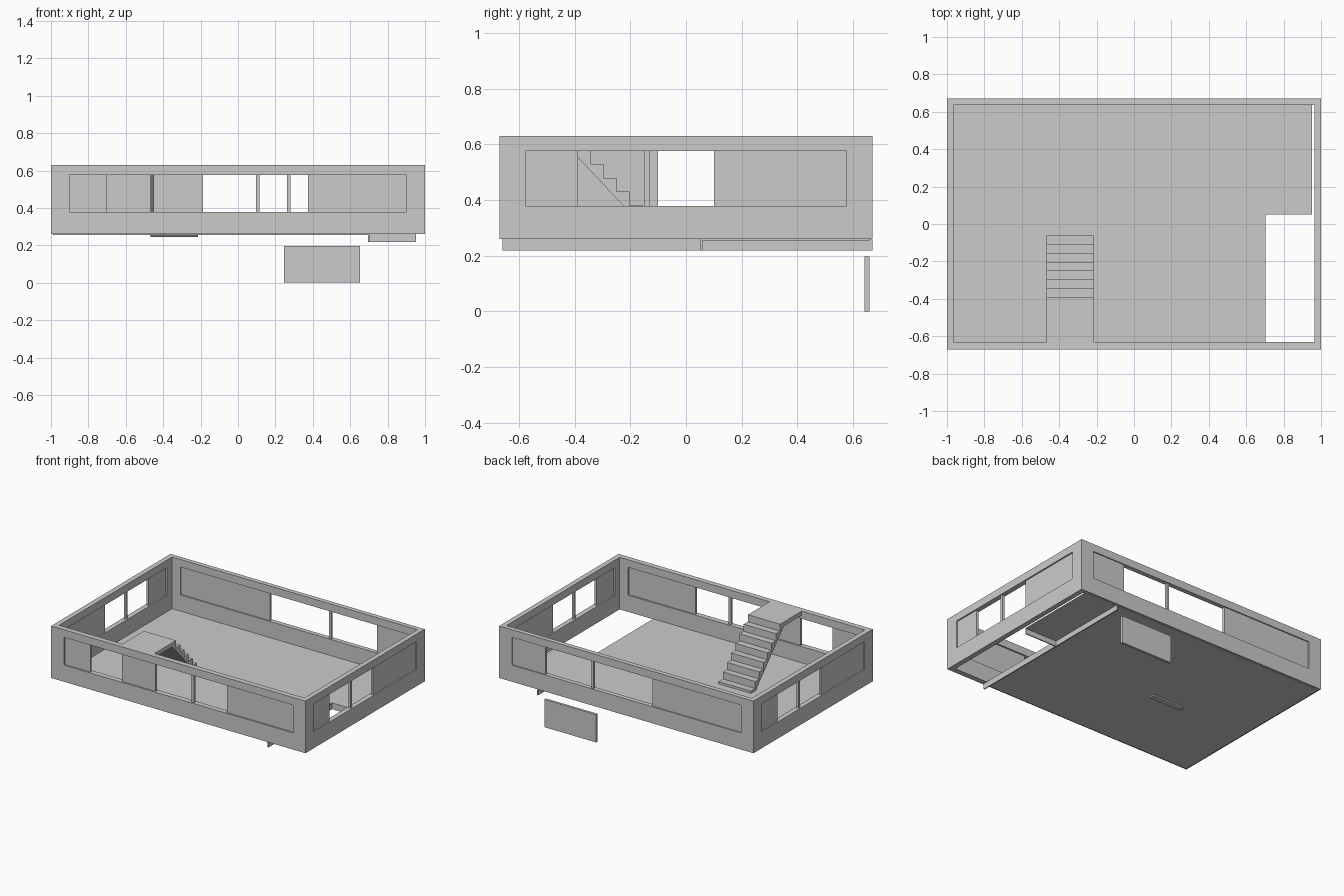
import bpy, bmesh

if "Cube" in bpy.data.objects:
    bpy.data.objects.remove(bpy.data.objects["Cube"])


def mesh_object(name, bm):
    bmesh.ops.recalc_face_normals(bm, faces=bm.faces)
    me = bpy.data.meshes.new(name)
    bm.to_mesh(me)
    bm.free()
    ob = bpy.data.objects.new(name, me)
    bpy.context.collection.objects.link(ob)
    return ob


def box(name, x, y, z):
    bm = bmesh.new()
    bmesh.ops.create_cube(bm, size=1)
    for v in bm.verts:
        v.co = [a + (b - a) * (c + 0.5) for (a, b), c in zip((x, y, z), v.co)]
    return mesh_object(name, bm)


def prism(name, pts, to3d, offset):
    bm = bmesh.new()
    face = bm.faces.new([bm.verts.new(to3d(*p)) for p in pts])
    res = bmesh.ops.extrude_face_region(bm, geom=[face])
    verts = [g for g in res['geom'] if isinstance(g, bmesh.types.BMVert)]
    bmesh.ops.translate(bm, verts=verts, vec=offset)
    return mesh_object(name, bm)


def cut(target, cutter):
    cutter.hide_render = True
    mod = target.modifiers.new("cut", 'BOOLEAN')
    mod.operation = 'DIFFERENCE'
    mod.solver = 'EXACT'
    mod.object = cutter
    bpy.context.view_layer.objects.active = target
    bpy.ops.object.modifier_apply(modifier=mod.name)
    bpy.data.objects.remove(cutter)


# outer wall ring with one long opening per side
Z0, Z1 = 0.378, 0.576
walls = box("outer_walls", (-1, 1), (-0.67, 0.67), (0.26, 0.63))
cut(walls, box("room_cutter", (-0.964, 0.964), (-0.632, 0.637), (0, 1)))
cut(walls, box("long_cutter", (-0.9, 0.9), (-1, 1), (Z0, Z1)))
cut(walls, box("side_cutter", (-1.2, 1.2), (-0.577, 0.577), (Z0, Z1)))


# recessed infill panels and mullions; the gaps between them are windows
def infill(side, spans, axis, centre):
    depth = (centre - 0.008, centre + 0.008)
    for i, span in enumerate(spans):
        x, y = (span, depth) if axis == 'x' else (depth, span)
        kind = "mullion" if span[1] - span[0] < 0.05 else "panel"
        box(f"{side}_{kind}_{i}", x, y, (Z0, Z1))


infill("front", [(-0.9, -0.7), (-0.452, -0.187), (0.097, 0.115), (0.375, 0.9)], 'x', -0.651)
infill("back", [(-0.9, -0.2), (0.263, 0.281), (0.64, 0.9)], 'x', 0.654)
side_spans = [(-0.577, -0.388), (-0.15, -0.132), (0.1, 0.577)]
infill("right", side_spans, 'y', 0.982)
infill("left", [(-b, -a) for a, b in side_spans], 'y', -0.982)

# floor slab with a notch at the front right corner
prism("floor",
      [(-0.99, -0.66), (0.7, -0.66), (0.7, 0.052), (0.952, 0.052), (0.952, 0.66), (-0.99, 0.66)],
      lambda x, y: (x, y, 0.255), (0, 0, 0.008))

# thin fascias hanging below the floor edges
box("floor_fascia_long", (0.695, 0.703), (-0.66, 0.67), (0.218, 0.258))
box("floor_fascia_short", (0.703, 0.952), (0.052, 0.06), (0.218, 0.258))

# staircase profile: treads up to a landing, sloped underside
STEPS, RUN, RISE = 7, 0.0468, 0.05
profile = [(-0.1, 0.245), (-0.062, 0.245)]
for i in range(STEPS):
    y, z = -0.062 - i * RUN, 0.28 + i * RISE
    profile += [(y, z), (y - RUN, z)]
profile += [(-0.39, 0.63), (-0.632, 0.63), (-0.632, 0.6), (-0.432, 0.6)]
prism("staircase", profile, lambda y, z: (-0.467, y, z), (0.253, 0, 0))

# separate low board beneath the back edge
box("lower_board", (0.245, 0.652), (0.642, 0.66), (0, 0.197))
